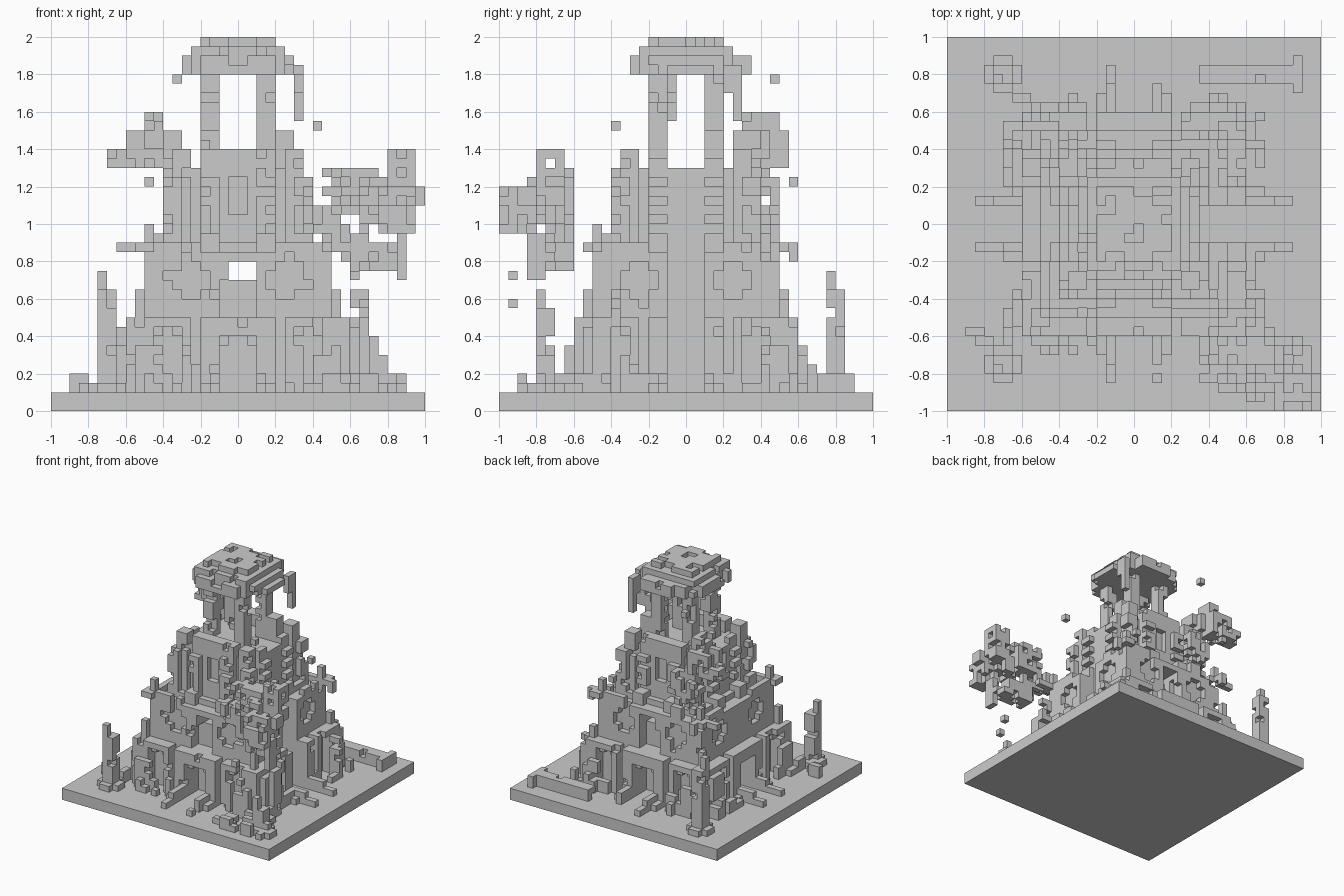
import bpy, bmesh, random

if "Cube" in bpy.data.objects:
    bpy.data.objects.remove(bpy.data.objects["Cube"])

random.seed(7)
U = 0.05                       # one block
grid = {}                      # block -> part name
DIRS = [(1, 0, 0), (-1, 0, 0), (0, 1, 0), (0, -1, 0), (0, 0, 1), (0, 0, -1)]


def box(part, x0, x1, y0, y1, z0, z1, turns=(0,), mirror=False, keep=1.0):
    """Fill a block range; part None carves. turns = quarter turns, mirror = across x."""
    for t in turns:
        for m in ((0, 1) if mirror else (0,)):
            for x in range(x0, x1):
                for y in range(y0, y1):
                    for z in range(z0, z1):
                        if random.random() > keep:
                            continue
                        a, b = (-1 - x if m else x), y
                        for _ in range(t):
                            a, b = -b - 1, a
                        if part is None:
                            grid.pop((a, b, z), None)
                        elif -20 <= a < 20 and -20 <= b < 20:
                            grid.setdefault((a, b, z), part)


def erode(part, chance):
    """Knock random blocks off the exposed edges of a part."""
    doomed = []
    for c, p in grid.items():
        if p == part:
            free = [d for d in DIRS if tuple(i + j for i, j in zip(c, d)) not in grid]
            if len({tuple(abs(v) for v in d) for d in free}) >= 2 and random.random() < chance:
                doomed.append(c)
    for c in doomed:
        del grid[c]


ALL = (0, 1, 2, 3)

# ground slab
box("base_slab", -20, 20, -20, 20, 0, 2)

# lower hall with round recessed windows and a slot in the right side
box("lower_hall", -10, 10, -10, 10, 2, 17)
box(None, 3, 7, -10, -9, 12, 16, ALL, True)
for x in (3, 6):
    for z in (12, 15):
        box("lower_hall", x, x + 1, -10, -9, z, z + 1, ALL, True)
box(None, -2, 2, -10, -8, 10, 14, (0, 2))
box(None, -1, 2, -10, 10, 14, 16)
box(None, 7, 10, -2, 2, 2, 17)
erode("lower_hall", 0.1)

# terrace parapet and corner finials
box("terrace_parapet", 4, 10, -10, -9, 17, 18, ALL, True, 0.8)
box("terrace_parapet", 2, 4, -9, -8, 17, 19, (0, 2, 3), True)
box("corner_finials", 9, 11, -11, -9, 17, 18, ALL)
box("corner_finials", 9, 10, -10, -9, 18, 20, ALL)
box("corner_finials", 11, 13, -10, -9, 17, 18, (0, 2))
box("corner_finials", 9, 10, -12, -11, 16, 18, (1, 2))
erode("terrace_parapet", 0.1)

# door porches: jambs, lintel, threshold cheeks
box("porches", 2, 4, -12, -10, 2, 10, ALL, True)
box("porches", -2, 2, -12, -10, 8, 10, (0, 2, 3))
box(None, -2, 2, -12, -8, 2, 8, (0, 2, 3))
box("porches", 1, 2, -11, -10, 7, 8, (0, 2, 3), True)
box("stair_cheeks", 2, 3, -15, -12, 2, 4, ALL, True)
box("stair_cheeks", 2, 3, -17, -15, 2, 3, ALL, True)
box("stair_cheeks", 3, 4, -14, -12, 2, 3, ALL, True)
erode("porches", 0.06)
erode("stair_cheeks", 0.12)

# arcade of niches around the lower hall and stepped corner buttresses
box("arcade", 5, 6, -12, -10, 2, 9, ALL, True)
box("arcade", 9, 10, -12, -10, 2, 10, ALL, True)
box("arcade", 5, 10, -12, -10, 9, 10, ALL, True)
box("arcade", 6, 7, -11, -10, 8, 9, ALL, True)
box("arcade", 8, 9, -11, -10, 8, 9, ALL, True)
box("corner_buttresses", 10, 12, -12, -10, 2, 10, ALL)
box("corner_buttresses", 10, 11, -11, -10, 10, 13, ALL)
box("corner_buttresses", 12, 13, -11, -8, 2, 9, (0, 2))
box("corner_buttresses", 12, 13, -11, -8, 2, 7, (1, 3))
box("corner_buttresses", 8, 11, -13, -12, 2, 7, ALL)
box("corner_buttresses", 13, 14, -10, -8, 2, 10, (0,))
box("corner_buttresses", 12, 14, 8, 9, 2, 9)
box("corner_buttresses", 13, 14, -10, -9, 2, 5, (1, 2, 3))
box("corner_buttresses", 12, 14, -8, -7, 9, 13, (0,))
erode("arcade", 0.1)
erode("corner_buttresses", 0.2)

# upper tower: core, corner piers, window bays with toothed quoins
box("upper_tower", -6, 6, -6, 6, 17, 26)
box("cornice", -8, 8, -8, 8, 17, 18)
box(None, 7, 8, -2, 2, 17, 18)
box("corner_piers", 5, 7, -7, -5, 17, 28, ALL)
box("corner_piers", 6, 8, -8, -6, 18, 25, ALL, keep=0.8)
box("window_bays", -2, 2, -7, -6, 17, 26, ALL)
box(None, -1, 1, -7, -6, 21, 25, (0, 2, 3))
box("window_bays", 2, 4, -7, -6, 18, 27, ALL, True)
for z in range(18, 26, 2):
    box("quoins", 2, 4, -8, -7, z, z + 1, ALL, True)
    box("quoins", 2, 3, -8, -7, z + 1, z + 2, (0, 2), True, 0.5)
box("roof_parapet", -2, 2, -7, -5, 26, 28, (0, 2))
box("roof_parapet", 2, 4, -7, -5, 26, 28, (0, 2), True, 0.9)
box("roof_parapet", 4, 6, 2, 4, 26, 30)
erode("corner_piers", 0.1)
erode("quoins", 0.1)

# lantern pillars and stepped cap
box("lantern_pillars", 2, 4, -4, -2, 26, 36, ALL)
box("lantern_pillars", -4, -2, -2, -1, 31, 36, (0,))
erode("lantern_pillars", 0.18)
box("cap", -4, 4, -6, 6, 36, 38)
box("cap", -6, 6, -4, 4, 36, 38)
box("cap", -5, 5, -5, 5, 36, 39)
box("cap", 6, 7, -3, 3, 36, 37)
box("cap", -2, 4, 6, 7, 36, 38)
box("cap", -4, 4, -4, 4, 39, 40)
for x, y in ((-4, 1), (2, -4), (-1, -2), (2, 2), (-3, -4), (0, 3)):
    box(None, x, x + 2, y, y + 1, 39, 40)
erode("cap", 0.1)
box("hanging_fragments", 6, 7, 5, 6, 31, 37)
box("hanging_fragments", 6, 7, 4, 5, 34, 37)

# corner obelisks: two standing, one broken, one fallen
for sx, sy, h in ((-14, -15, 13), (-14, 16, 15), (15, -15, 8)):
    box("obelisks", sx - 2, sx + 2, sy - 1, sy + 1, 2, 3)
    box("obelisks", sx - 1, sx + 1, sy - 2, sy + 2, 2, 3)
    box("obelisks", sx - 1, sx + 1, sy - 1, sy + 1, 3, h - 2)
    box("obelisks", sx - 1, sx, sy - 1, sy, h - 2, h)
box("obelisks", -18, -16, -12, -11, 2, 4)
box("obelisks", -17, -15, -13, -12, 2, 3)
erode("obelisks", 0.12)
box("fallen_obelisk", 7, 17, 15, 17, 2, 4)
box("fallen_obelisk", 17, 18, 14, 18, 2, 4)
erode("fallen_obelisk", 0.15)

# masonry drifting off the front right corner
for b in ((16, 19, -16, -13, 22, 28), (15, 19, -20, -16, 19, 24), (9, 15, -15, -12, 21, 26),
          (12, 18, -15, -12, 15, 18), (7, 11, -15, -12, 19, 22), (13, 17, -17, -13, 20, 25),
          (10, 14, -15, -12, 17, 20)):
    box("drifting_masonry_front", *b, keep=0.6)
box("drifting_masonry_front", 17, 18, -17, -15, 14, 19)
box("drifting_masonry_front", 19, 20, -18, -16, 22, 24)

# masonry breaking from the back left corner
for b in ((-12, -8, 7, 11, 26, 30), (-10, -8, 6, 10, 28, 32), (-14, -11, 8, 11, 26, 28),
          (-8, -6, 5, 9, 24, 30)):
    box("drifting_masonry_back", *b, keep=0.68)
box("drifting_masonry_back", -8, -4, 7, 10, 18, 25, keep=0.35)

# loose floating blocks
for x, y, z in ((8, -8, 30), (-7, 9, 35), (12, -19, 14), (13, -19, 11), (-10, 11, 24),
                (7, 9, 20)):
    box("floating_blocks", x, x + 1, y, y + 1, z, z + 1)

# rubble along the walls and in the front right corner
for _ in range(70):
    a, d = random.randint(-12, 11), random.choice((11, 12, 12, 12, 13, 13))
    if abs(a + 0.5) < 4:
        continue
    h = random.choice((1, 2, 2, 3, 4, 5)) if d < 13 else random.choice((1, 1, 2))
    box("rubble", a, a + random.choice((1, 1, 2)), -d - 1, -d, 2, 2 + h, (random.randrange(4),))
for _ in range(28):
    x, y = random.randint(7, 16), random.randint(-18, -11)
    box("rubble", x, x + random.choice((1, 2)), y, y + 1, 2, 2 + random.choice((1, 1, 2)))

# turn blocks into one mesh per part, outer faces only
parts = {}
for c, p in grid.items():
    parts.setdefault(p, []).append(c)
for name, cells in parts.items():
    bm, verts = bmesh.new(), {}
    for c in cells:
        for d in DIRS:
            if tuple(i + j for i, j in zip(c, d)) in grid:
                continue
            k = [abs(v) for v in d].index(1)
            i, j = (k + 1) % 3, (k + 2) % 3
            loop = []
            for s, t in ((0, 0), (1, 0), (1, 1), (0, 1)):
                q = list(c)
                q[k] += d[k] > 0
                q[i] += s
                q[j] += t
                q = tuple(q)
                if q not in verts:
                    verts[q] = bm.verts.new([v * U for v in q])
                loop.append(verts[q])
            bm.faces.new(loop if d[k] > 0 else loop[::-1])
    bmesh.ops.dissolve_limit(bm, angle_limit=0.01, verts=bm.verts[:], edges=bm.edges[:])
    me = bpy.data.meshes.new(name)
    bm.to_mesh(me)
    bm.free()
    bpy.context.collection.objects.link(bpy.data.objects.new(name, me))
